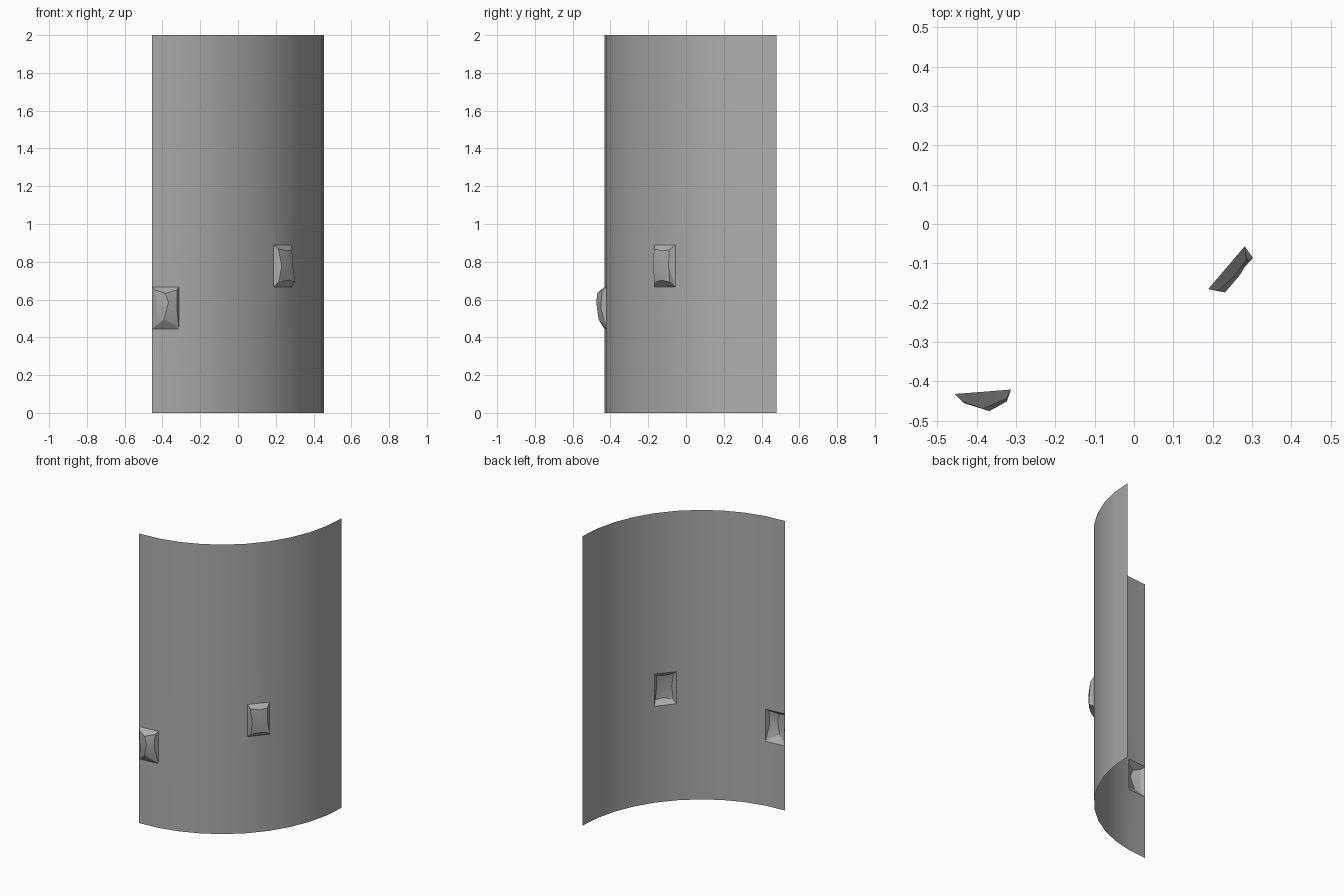
import bpy
import bmesh
from math import radians, sin, cos
from mathutils import Vector

cube = bpy.data.objects.get("Cube")
if cube:
    bpy.data.objects.remove(cube, do_unlink=True)

RADIUS, HEIGHT = 0.91, 2.0
CX, CY = -0.455, 0.478      # axis of the quarter cylinder
COLS, ROWS = 10, 9
LOWER_CELL, UPPER_CELL = (0, 2), (5, 3)

grey = bpy.data.materials.new("plain grey")
grey.use_nodes = True
grey.diffuse_color = (0.42, 0.42, 0.42, 1)
bsdf = grey.node_tree.nodes["Principled BSDF"]
bsdf.inputs["Base Color"].default_value = grey.diffuse_color
bsdf.inputs["Roughness"].default_value = 0.8


def grid_point(col, row):
    a = radians(90) * col / COLS
    return Vector((CX + RADIUS * sin(a), CY - RADIUS * cos(a), HEIGHT * row / ROWS))


def finish(name, bm, sharp):
    mesh = bpy.data.meshes.new(name)
    bm.to_mesh(mesh)
    bm.free()
    mesh.materials.append(grey)
    for p in mesh.polygons:
        p.use_smooth = True
    mesh.set_sharp_from_angle(angle=radians(sharp))
    obj = bpy.data.objects.new(name, mesh)
    bpy.context.collection.objects.link(obj)


# Curved wall: thin quarter cylinder with two cells left open
bm = bmesh.new()
verts = [[bm.verts.new(grid_point(c, r)) for r in range(ROWS + 1)]
         for c in range(COLS + 1)]
for c in range(COLS):
    for r in range(ROWS):
        if (c, r) not in (LOWER_CELL, UPPER_CELL):
            bm.faces.new((verts[c][r], verts[c + 1][r],
                          verts[c + 1][r + 1], verts[c][r + 1]))
finish("curved_wall", bm, 30)


def bulge(name, cell, cap):
    """Hollow bump over one cell; cap rows run bottom to top as (along, up, out)."""
    c, r = cell
    corners = [grid_point(c, r), grid_point(c + 1, r),
               grid_point(c + 1, r + 1), grid_point(c, r + 1)]
    middle = sum(corners, Vector()) / 4
    along = (corners[1] - corners[0]).normalized()
    up = Vector((0, 0, 1))
    out = along.cross(up)
    bm = bmesh.new()
    rim = [bm.verts.new(p) for p in corners]
    g = [[bm.verts.new(middle + along * a + up * u + out * o) for a, u, o in row]
         for row in cap]
    # Domed cap
    for i in range(2):
        for j in range(2):
            bm.faces.new((g[i][j], g[i][j + 1], g[i + 1][j + 1], g[i + 1][j]))
    # Sloping sides from the rim to the cap
    sides = [g[0], [row[2] for row in g], g[2][::-1], [row[0] for row in g][::-1]]
    for k, edge in enumerate(sides):
        p, q = rim[k], rim[(k + 1) % 4]
        bm.faces.new((p, q, edge[2], edge[1]))
        bm.faces.new((p, edge[1], edge[0]))
    finish(name, bm, 25)


# Bulges pushed out of the wall
bulge("lower_bulge", LOWER_CELL, [
    [(-.05, -.075, .018), (-.01, -.06, .036), (.045, -.09, .015)],
    [(-.05, 0, .025), (.012, .03, .05), (.058, 0, .03)],
    [(-.055, .095, .02), (-.005, .077, .043), (.058, .095, .022)]])
bulge("upper_bulge", UPPER_CELL, [
    [(-.055, -.085, .022), (.01, -.075, .034), (.063, -.085, .035)],
    [(-.05, 0, .038), (.01, 0, .038), (.05, 0, .03)],
    [(-.058, .09, .022), (0, .08, .03), (.05, .085, .025)]])
